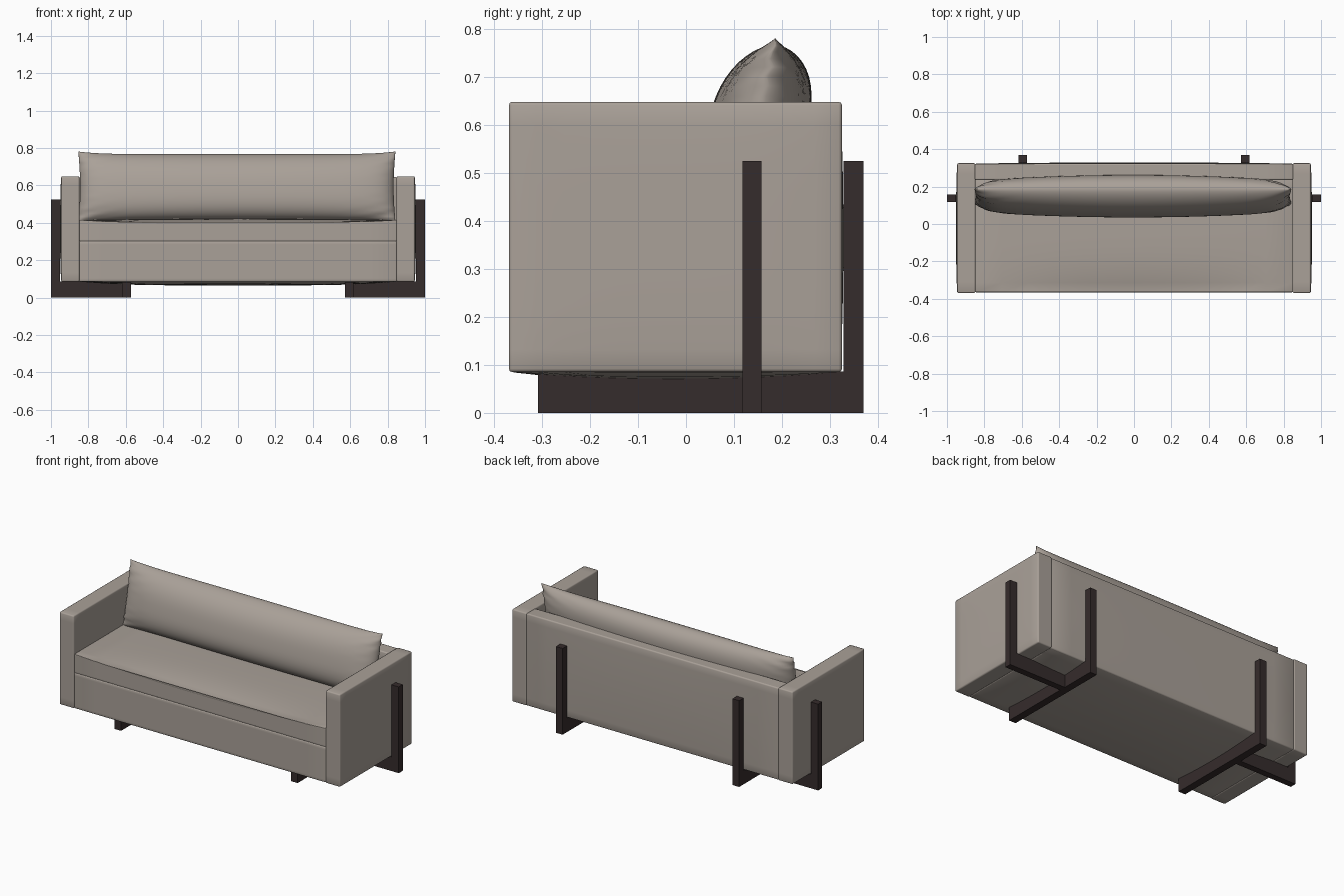
import bpy, bmesh, math
from mathutils import Vector

if "Cube" in bpy.data.objects:
    bpy.data.objects.remove(bpy.data.objects["Cube"])


def make_material(name, rgb):
    m = bpy.data.materials.new(name)
    m.diffuse_color = (*rgb, 1.0)
    m.use_nodes = True
    m.node_tree.nodes["Principled BSDF"].inputs["Base Color"].default_value = m.diffuse_color
    return m


FABRIC = make_material("warm grey fabric", (0.40, 0.355, 0.315))
WOOD = make_material("dark brown wood", (0.036, 0.025, 0.025))


def finish(name, bm, mat, smooth_angle=None):
    bmesh.ops.recalc_face_normals(bm, faces=bm.faces)
    mesh = bpy.data.meshes.new(name)
    bm.to_mesh(mesh)
    bm.free()
    mesh.materials.append(mat)
    ob = bpy.data.objects.new(name, mesh)
    bpy.context.collection.objects.link(ob)
    if smooth_angle:
        bpy.ops.object.select_all(action='DESELECT')
        ob.select_set(True)
        bpy.context.view_layer.objects.active = ob
        bpy.ops.object.shade_smooth_by_angle(angle=math.radians(smooth_angle))
    return ob


def soft_box(name, lo, hi, deform=None, bevel=0.007, cuts=11):
    """Upholstered block: subdivided box, optional reshaping, rounded edges.
    deform(p, u, v, w) gets the point and its -1..1 position on each axis."""
    lo, hi = Vector(lo), Vector(hi)
    mid, half = (lo + hi) / 2, (hi - lo) / 2
    bm = bmesh.new()
    bmesh.ops.create_cube(bm, size=2)
    if deform:
        bmesh.ops.subdivide_edges(bm, edges=bm.edges[:], cuts=cuts, use_grid_fill=True)
    for v in bm.verts:
        n = v.co.copy()
        v.co = Vector(mid[i] + half[i] * n[i] for i in range(3))
        if deform:
            deform(v.co, *n)
    bm.normal_update()
    sharp = [e for e in bm.edges if e.calc_face_angle(0) > math.radians(50)]
    bmesh.ops.bevel(bm, geom=sharp, offset=bevel, segments=2, profile=0.5,
                    affect='EDGES', clamp_overlap=True)
    return finish(name, bm, FABRIC, 50)


def bracket(name, path, axis, lo, hi):
    """Square-cut L shape in the (horizontal, z) plane, extruded along axis."""
    bm = bmesh.new()

    def point(h, z, d):
        return (h, d, z) if axis == 'y' else (d, h, z)
    face = bm.faces.new([bm.verts.new(point(h, z, lo)) for h, z in path])
    ext = bmesh.ops.extrude_face_region(bm, geom=[face])
    shift = Vector(point(0, 0, hi - lo))
    bmesh.ops.translate(bm, vec=shift, verts=[g for g in ext["geom"]
                                             if isinstance(g, bmesh.types.BMVert)])
    return finish(name, bm, WOOD)


# Base, with the underside sagging between the legs
def sag_below(p, u, v, w):
    if w < -0.99:
        p.z -= 0.02 * (1 - u ** 4) * (1 - v * v)


soft_box("seat_base", (-0.85, -0.366, 0.085), (0.85, 0.32, 0.302), sag_below)


# Seat cushion, softly crowned with a dipping front edge
def crown_seat(p, u, v, w):
    if w > 0.99:
        p.z -= 0.025 * (1 - u * u) * max(0, -v) ** 3
        p.z += 0.008 * (1 - u * u) * (1 - v * v)


soft_box("seat_cushion", (-0.847, -0.364, 0.302), (0.847, 0.24, 0.415), crown_seat, 0.01)


# Back panel, slightly padded
def pad_back(p, u, v, w):
    if v > 0.99:
        p.y += 0.006 * (1 - u ** 4) * (1 - w * w)


soft_box("back_panel", (-0.852, 0.235, 0.085), (0.852, 0.322, 0.645), pad_back)

# Arms and leg frames, mirrored left and right
for side, s in (("left", -1), ("right", 1)):
    def pad_arm(p, u, v, w, s=s):
        if u * s > 0.99:
            p.x += s * 0.006 * (1 - v ** 4) * (1 - w ** 4)

    xs = sorted((s * 0.848, s * 0.945))
    soft_box(side + "_arm", (xs[0], -0.369, 0.085), (xs[1], 0.325, 0.648), pad_arm)

    # Floor rail running front to back, turning up behind the back
    xs = sorted((s * 0.572, s * 0.617))
    bracket(side + "_rear_leg_frame",
            [(-0.308, 0), (0.37, 0), (0.37, 0.525), (0.328, 0.525), (0.328, 0.086), (-0.308, 0.086)],
            'x', *xs)
    # Floor rail running outward, turning up beside the arm
    bracket(side + "_side_leg_frame",
            [(s * 0.617, 0), (s * 1.0, 0), (s * 1.0, 0.525), (s * 0.952, 0.525),
             (s * 0.952, 0.086), (s * 0.617, 0.086)],
            'y', 0.118, 0.157)


# Loose back pillow: two puffed sheets sharing a seam, leaning backward
def pillow(name, nx=64, nz=24):
    bm = bmesh.new()
    sheets = []
    for sign in (-1, 1):
        rows = []
        for j in range(nz + 1):
            v = math.sin((j / nz - 0.5) * math.pi)
            row = []
            for i in range(nx + 1):
                u = math.sin((i / nx - 0.5) * math.pi)
                puff = (0.075 + 0.03 * (1 - u * u)) * (1 - abs(u) ** 14) ** 0.6 \
                    * (1 - abs(v) ** 2.6) ** 0.58
                corner = (abs(u) ** 8) * (v * v)
                fold = 0.007 * corner * math.sin(26 * (u - v)) * (1 - v * v) * 4
                z = 0.592 + 0.175 * v + 0.014 * v * corner
                x = -0.006 + u * (0.838 + 0.01 * v * v)
                y = 0.16 + 0.2 * (z - 0.65) + sign * puff + fold
                row.append(bm.verts.new((x, y, z)))
            rows.append(row)
        sheets.append(rows)
    for rows in sheets:
        for j in range(nz):
            for i in range(nx):
                bm.faces.new((rows[j][i], rows[j][i + 1], rows[j + 1][i + 1], rows[j + 1][i]))
    bmesh.ops.remove_doubles(bm, verts=bm.verts[:], dist=0.0004)
    return finish(name, bm, FABRIC, 70)


pillow("back_pillow")
